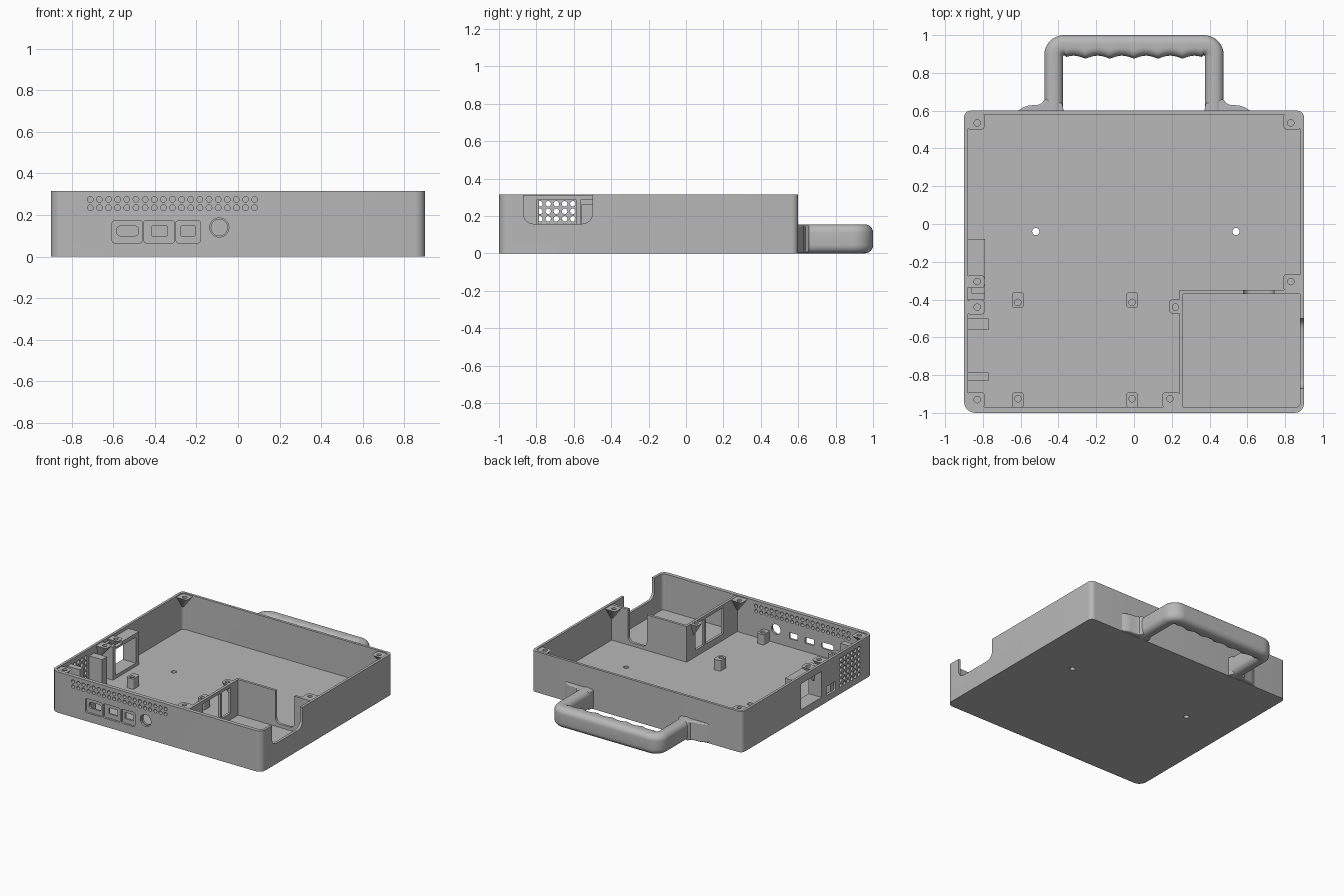
import bpy, bmesh, math
from mathutils import Vector

if "Cube" in bpy.data.objects:
    bpy.data.objects.remove(bpy.data.objects["Cube"])

grey = bpy.data.materials.new("plain grey")
grey.use_nodes = True
grey.diffuse_color = (0.48, 0.48, 0.48, 1)
grey.node_tree.nodes["Principled BSDF"].inputs["Base Color"].default_value = (0.48, 0.48, 0.48, 1)


def rect(u0, u1, v0, v1, r=0.0, steps=6):
    """Outline of a rectangle with rounded corners; r may be four radii."""
    radii = r if isinstance(r, tuple) else (r,) * 4
    corners = ((u0, v0, 1, 1), (u1, v0, -1, 1), (u1, v1, -1, -1), (u0, v1, 1, -1))
    pts = []
    for k, (u, v, su, sv) in enumerate(corners):
        q = radii[k]
        if q == 0:
            pts.append((u, v))
            continue
        for i in range(steps + 1):
            a = math.pi * (1 + k / 2) + math.pi / 2 * i / steps
            pts.append((u + su * q + q * math.cos(a), v + sv * q + q * math.sin(a)))
    return pts


def circle(u, v, r, n=20):
    return [(u + r * math.cos(i * math.tau / n), v + r * math.sin(i * math.tau / n)) for i in range(n)]


def prism(pts, axis, a, b, pull=None):
    """Extrusion description; pull draws the low end towards a point."""
    return pts, axis, a, b, pull


def place(u, v, w, axis):
    return {"x": (w, u, v), "y": (u, w, v), "z": (u, v, w)}[axis]


def build(name, prisms):
    bm = bmesh.new()
    for pts, axis, a, b, pull in prisms:
        low = pts
        if pull:
            low = [(u + (pull[0] - u) * 0.85, v + (pull[1] - v) * 0.85) for u, v in pts]
        lo = [bm.verts.new(place(u, v, a, axis)) for u, v in low]
        hi = [bm.verts.new(place(u, v, b, axis)) for u, v in pts]
        bm.faces.new(lo)
        bm.faces.new(hi)
        for i in range(len(pts)):
            j = (i + 1) % len(pts)
            bm.faces.new((lo[i], lo[j], hi[j], hi[i]))
    return finish(name, bm)


def finish(name, bm):
    bmesh.ops.recalc_face_normals(bm, faces=bm.faces)
    me = bpy.data.meshes.new(name)
    bm.to_mesh(me)
    bm.free()
    me.materials.append(grey)
    ob = bpy.data.objects.new(name, me)
    bpy.context.scene.collection.objects.link(ob)
    return ob


def activate(ob):
    bpy.ops.object.select_all(action="DESELECT")
    ob.select_set(True)
    bpy.context.view_layer.objects.active = ob


def cut(ob, prisms):
    cutter = build("cutter", prisms)
    cutter.hide_render = True
    mod = ob.modifiers.new("cut", "BOOLEAN")
    mod.operation, mod.solver, mod.object = "DIFFERENCE", "EXACT", cutter
    activate(ob)
    bpy.ops.object.modifier_apply(modifier=mod.name)
    bpy.data.objects.remove(cutter)


def smooth(ob):
    activate(ob)
    bpy.ops.object.shade_smooth_by_angle(angle=math.radians(35))


FLOOR, TOP = 0.035, 0.315

# Open tray
shell = build("tray_shell", [prism(rect(-0.9, 0.9, -1, 0.6, (0.06, 0.05, 0.035, 0.035)), "z", 0, TOP)])
cut(shell, [prism(rect(-0.88, 0.88, -0.97, 0.58, 0.025), "z", FLOOR, TOP + 0.1)])

# Front and side vents, port recesses, side notch and floor holes
openings = [prism(circle(-0.71 + i * 0.0439, z, 0.014, 12), "y", -1.05, -0.95)
            for i in range(19) for z in (0.235, 0.275)]
openings += [prism(circle(-0.825 + i * 0.044, 0.065 + j * 0.04, 0.015, 12), "x", -0.95, -0.86)
             for i in range(6) for j in range(6)]
for x0, x1 in ((-0.605, -0.46), (-0.453, -0.305), (-0.298, -0.18)):
    openings.append(prism(rect(x0, x1, 0.065, 0.175, 0.015), "y", -1.05, -0.985))
openings.append(prism(circle(-0.09, 0.14, 0.046, 28), "y", -1.05, -0.985))
openings.append(prism(rect(-0.87, -0.5, 0.158, 0.4, (0.055, 0.055, 0, 0)), "x", 0.85, 0.95))
openings += [prism(circle(x, -0.04, 0.019), "z", -0.05, 0.1) for x in (-0.52, 0.54)]
openings.append(prism(rect(-0.37, -0.12, 0.06, 0.26), "x", -0.95, -0.86))
openings.append(prism(rect(-0.54, -0.43, 0.05, 0.12, 0.01), "x", -0.95, -0.86))
cut(shell, openings)

# Through slots inside the port recesses
slots = [prism(rect(x0, x1, 0.1, 0.147, r), "y", -1.05, -0.95)
         for x0, x1, r in ((-0.583, -0.478, 0.018), (-0.415, -0.34, 0.004), (-0.275, -0.205, 0.004))]
slots.append(prism(circle(-0.09, 0.14, 0.039, 28), "y", -1.05, -0.95))
cut(shell, slots)
smooth(shell)

# Compartment walls in the front corner
back_wall = build("compartment_back_wall", [prism(rect(0.24, 0.885, -0.37, -0.35), "z", 0.02, 0.31)])
cut(back_wall, [prism(rect(0.58, 0.74, 0.06, 0.4, (0.04, 0.04, 0, 0)), "y", -0.45, -0.3)])
side_wall = build("compartment_side_wall", [prism(rect(0.24, 0.26, -0.975, -0.36), "z", 0.02, 0.31)])
cut(side_wall, [prism(rect(y0, y1, 0.085, 0.285), "x", 0.2, 0.3)
                for y0, y1 in ((-0.8, -0.585), (-0.565, -0.46))])
smooth(back_wall)

# Tapered screw bosses under the rim: outline, taper point, screw position
bosses, screws = [], []
for x0, x1, y0, y1, pull, screw in (
        (-0.885, -0.79, 0.5, 0.585, (-0.88, 0.58), (-0.83, 0.535)),
        (0.79, 0.885, 0.5, 0.585, (0.88, 0.58), (0.83, 0.535)),
        (0.79, 0.885, -0.355, -0.265, (0.88, -0.35), (0.83, -0.305)),
        (-0.885, -0.79, -0.34, -0.27, (-0.885, -0.3), (-0.83, -0.305)),
        (-0.885, -0.79, -0.48, -0.4, (-0.885, -0.44), (-0.83, -0.44)),
        (-0.885, -0.79, -0.975, -0.89, (-0.88, -0.97), (-0.83, -0.93)),
        (0.15, 0.245, -0.975, -0.89, (0.24, -0.97), (0.19, -0.925)),
        (0.185, 0.255, -0.475, -0.4, (0.25, -0.44), (0.22, -0.44))):
    bosses.append(prism(rect(x0, x1, y0, y1, 0.02, 4), "z", 0.21, 0.308, pull))
    screws.append(prism(circle(*screw, 0.017), "z", 0.285, 0.4))
boss = build("rim_screw_bosses", bosses)
cut(boss, screws)
smooth(boss)

# Circuit board standoffs
posts, holes = [], []
for x in (-0.615, -0.01):
    for y0, y1 in ((-0.445, -0.36), (-0.975, -0.89)):
        posts.append(prism(rect(x - 0.03, x + 0.03, y0, y1, 0.015, 4), "z", 0.02, 0.115))
        holes.append(prism(circle(x, -0.415 if y0 > -0.5 else -0.925, 0.017), "z", 0.07, 0.2))
standoffs = build("board_standoffs", posts)
cut(standoffs, holes)
smooth(standoffs)

# Socket frame and bracket ribs on the side wall
frame = build("socket_frame", [prism(rect(-0.4, -0.08, 0.02, 0.29), "x", -0.885, -0.79)])
cut(frame, [prism(rect(-0.37, -0.12, 0.06, 0.26), "x", -0.95, -0.7),
            prism(rect(-0.86, -0.7, -0.365, -0.285), "z", 0.275, 0.4)])
build("bracket_ribs", [prism(rect(-0.885, -0.77, y0, y1), "z", 0.02, top)
                       for y0, y1, top in ((-0.56, -0.5, 0.26), (-0.83, -0.785, 0.285))])

# Carry handle swept along a rounded U, with finger waves on the inside
LEG, GRIP, R, HALF = 0.425, 0.943, 0.055, 0.0775
path = [(-LEG, 0.58), (-LEG, 0.66)]
path += [(-LEG + R - R * math.cos(a), GRIP - R + R * math.sin(a))
         for a in (math.pi / 2 * i / 8 for i in range(9))]
span = LEG - R
path += [(-span + 2 * span * i / 72, GRIP) for i in range(1, 72)]
path += [(-x, y) for x, y in reversed(path[:11])]

bm = bmesh.new()
rings = []
for i, (x, y) in enumerate(path):
    prev, nxt = path[max(i - 1, 0)], path[min(i + 1, len(path) - 1)]
    t = Vector((nxt[0] - prev[0], nxt[1] - prev[1])).normalized()
    inner = Vector((t.y, -t.x))
    outer_w = 0.05 + 0.007 * abs(t.x)
    inner_w = 0.05
    if abs(x) < span - 0.005:
        inner_w = 0.052 + 0.016 * (1 - abs(math.sin(math.pi * x / 0.128)))
    ring = []
    for u, v in rect(-outer_w, inner_w, -HALF, HALF, 0.044):
        ring.append(bm.verts.new((x + inner.x * u, y + inner.y * u, HALF + v)))
    rings.append(ring)
for a, b in zip(rings, rings[1:]):
    for i in range(len(a)):
        j = (i + 1) % len(a)
        bm.faces.new((a[i], a[j], b[j], b[i]))
bm.faces.new(rings[0])
bm.faces.new(rings[-1])
smooth(finish("carry_handle", bm))

# Flared handle feet on the back wall
foot = [(0.37, 0.585), (0.38, 0.64), (0.475, 0.66), (0.487, 0.64), (0.51, 0.63),
        (0.555, 0.628), (0.585, 0.618), (0.62, 0.597), (0.62, 0.585)]
for side, name in ((1, "left_handle_foot"), (-1, "right_handle_foot")):
    ob = build(name, [prism([(side * x, y) for x, y in foot], "z", 0.004, 0.15)])
    bevel = ob.modifiers.new("soft edges", "BEVEL")
    bevel.width, bevel.segments, bevel.limit_method = 0.015, 3, "ANGLE"
    bevel.angle_limit = math.radians(60)
    smooth(ob)
